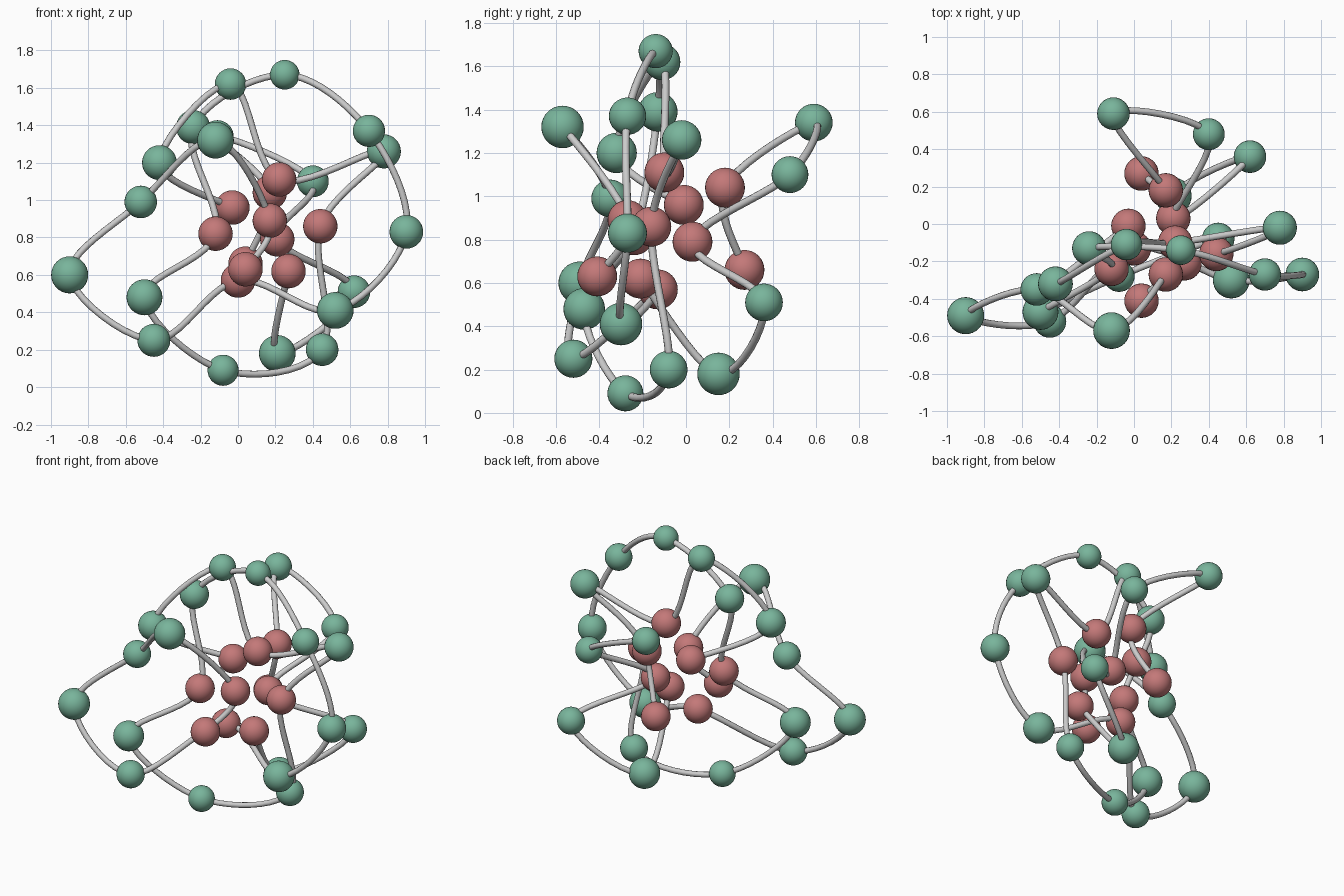
import bpy
from mathutils import Vector

if "Cube" in bpy.data.objects:
    bpy.data.objects.remove(bpy.data.objects["Cube"])

TUBE_RADIUS = 0.018
CORE_RADIUS = 0.092


def material(name, color):
    m = bpy.data.materials.new(name)
    m.diffuse_color = color
    m.use_nodes = True
    m.node_tree.nodes["Principled BSDF"].inputs["Base Color"].default_value = m.diffuse_color
    return m


RED = material("core_red", (0.55, 0.19, 0.19, 1))
GREEN = material("shell_green", (0.19, 0.46, 0.33, 1))

# Beads in order along each strand: x, y, z, radius (no radius = red core bead)
STRANDS = [
    [(0.04, 0.27, 0.66), (0.17, 0.18, 1.04),
     (-0.11, 0.59, 1.34, 0.087), (0.40, 0.48, 1.10, 0.085),
     (0.21, 0.03, 0.79),
     (0.62, 0.36, 0.51, 0.087), (0.21, 0.15, 0.18, 0.098),
     (0.27, -0.21, 0.62)],
    [(0.04, -0.41, 0.63), (0.17, -0.27, 0.89),
     (-0.12, -0.57, 1.32, 0.098), (-0.52, -0.35, 0.99, 0.087),
     (-0.90, -0.49, 0.60, 0.099), (-0.45, -0.52, 0.25, 0.088),
     (0.00, -0.13, 0.57),
     (0.52, -0.30, 0.41, 0.098), (0.90, -0.27, 0.83, 0.09),
     (0.70, -0.27, 1.37, 0.086), (0.25, -0.14, 1.67, 0.079),
     (-0.24, -0.13, 1.39, 0.091),
     (-0.12, -0.24, 0.82),
     (-0.50, -0.47, 0.48, 0.096), (-0.08, -0.28, 0.09, 0.083),
     (0.45, -0.08, 0.20, 0.087),
     (0.44, -0.16, 0.86),
     (0.78, -0.02, 1.26, 0.091),
     (0.22, -0.10, 1.11),
     (-0.04, -0.11, 1.62, 0.084), (-0.42, -0.32, 1.20, 0.093),
     (-0.03, -0.01, 0.96)],
]


def bead(bead_data):
    is_core = len(bead_data) == 3
    radius = CORE_RADIUS if is_core else bead_data[3]
    bpy.ops.mesh.primitive_uv_sphere_add(segments=32, ring_count=16,
                                         radius=radius, location=bead_data[:3])
    ob = bpy.context.object
    ob.name = "core_bead" if is_core else "shell_bead"
    ob.data.materials.append(RED if is_core else GREEN)
    bpy.ops.object.shade_smooth()


def smooth_path(points, steps=10):
    """Smooth path passing through every point."""
    p = [points[0]] + points + [points[-1]]
    path = []
    for a, b, c, d in zip(p, p[1:], p[2:], p[3:]):
        for i in range(steps):
            t = i / steps
            path.append(0.5 * (2 * b + (c - a) * t
                               + (2 * a - 5 * b + 4 * c - d) * t ** 2
                               + (3 * b - a - 3 * c + d) * t ** 3))
    return path + [points[-1]]


def tube(points):
    curve = bpy.data.curves.new("strand_tube", 'CURVE')
    curve.dimensions = '3D'
    curve.bevel_depth = TUBE_RADIUS
    curve.bevel_resolution = 3
    curve.use_fill_caps = True
    path = smooth_path(points)
    spline = curve.splines.new('POLY')
    spline.points.add(len(path) - 1)
    for sp, co in zip(spline.points, path):
        sp.co = (*co, 1)
    spline.use_smooth = True
    ob = bpy.data.objects.new("strand_tube", curve)
    bpy.context.collection.objects.link(ob)


# Beads threaded on grey tubes
for strand in STRANDS:
    for b in strand:
        bead(b)
    tube([Vector(b[:3]) for b in strand])
